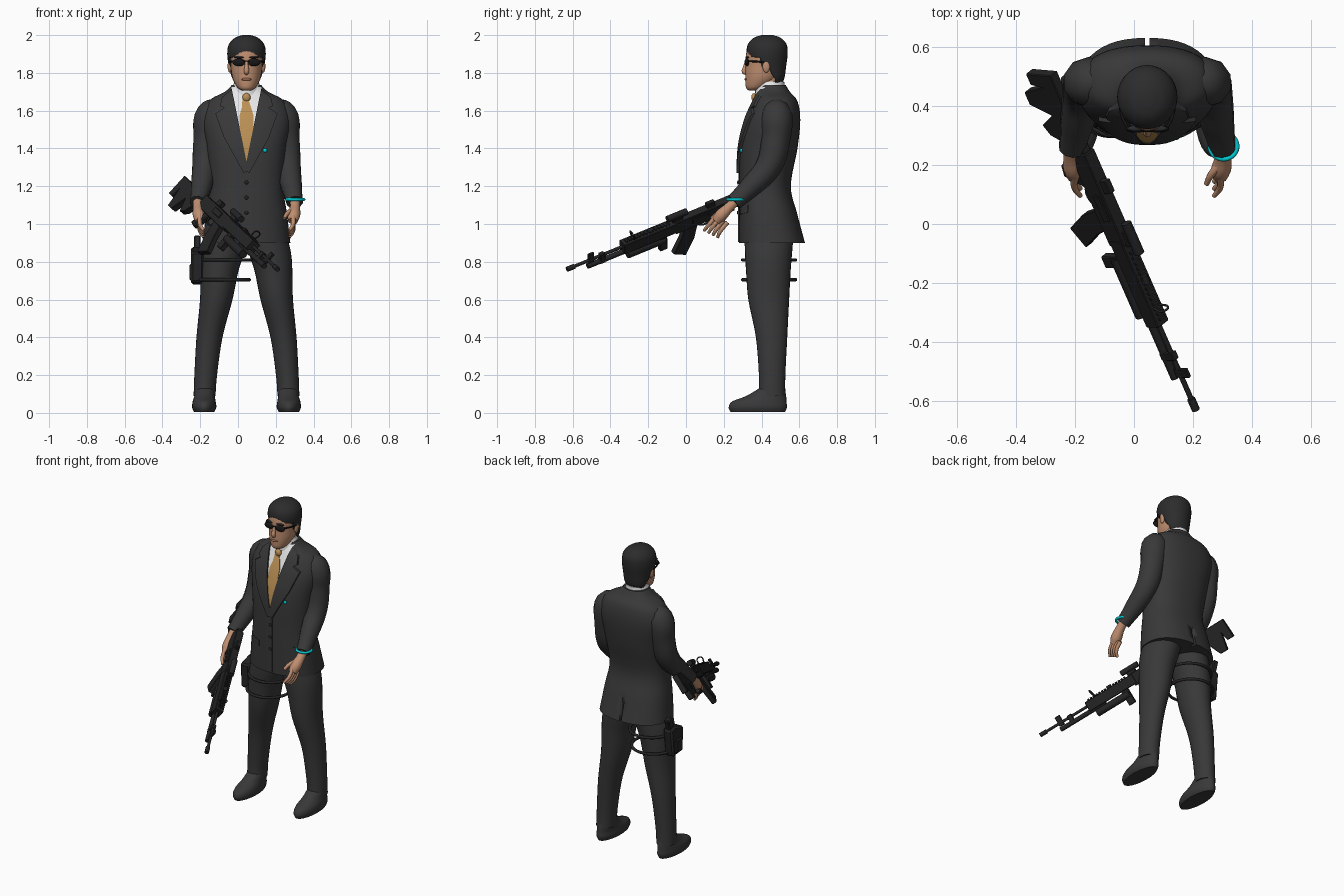
import bpy, bmesh, math
from mathutils import Vector, Matrix
from mathutils.bvhtree import BVHTree

cube = bpy.data.objects.get("Cube")
if cube:
    bpy.data.objects.remove(cube, do_unlink=True)

CX = 0.045  # centre line of the figure


def material(name, *rgb):
    mat = bpy.data.materials.new(name)
    mat.use_nodes = True
    mat.diffuse_color = (*rgb, 1)
    mat.node_tree.nodes["Principled BSDF"].inputs["Base Color"].default_value = (*rgb, 1)
    return mat


SUIT = material("suit_charcoal", .04, .04, .04)
HAIR = material("hair_black", .025, .025, .026)
METAL = material("gun_black", .018, .018, .018)
SKIN = material("skin", .52, .27, .16)
LIP = material("lips", .36, .15, .1)
SHIRT = material("shirt_white", .8, .8, .8)
TIE = material("tie_tan", .5, .28, .09)
CYAN = material("cyan", 0, .6, .65)
GLASS = material("lens_black", .008, .008, .008)


def finish(name, bm, mat, angle=40):
    bmesh.ops.recalc_face_normals(bm, faces=bm.faces)
    mesh = bpy.data.meshes.new(name)
    bm.to_mesh(mesh)
    bm.free()
    mesh.materials.clear()
    mesh.materials.append(mat)
    obj = bpy.data.objects.new(name, mesh)
    bpy.context.collection.objects.link(obj)
    bpy.ops.object.select_all(action='DESELECT')
    obj.select_set(True)
    bpy.context.view_layer.objects.active = obj
    bpy.ops.object.shade_smooth_by_angle(angle=math.radians(angle))
    return obj


def spline(keys, steps=5):
    """Smooth samples through a list of equally sized tuples."""
    keys = [Vector(k) for k in keys]
    ends = [keys[0]] + keys + [keys[-1]]
    out = []
    for a, b, c, d in zip(ends, ends[1:], ends[2:], ends[3:]):
        for i in range(steps):
            t = i / steps
            out.append((b * 2 + (c - a) * t + (a * 2 - b * 5 + c * 4 - d) * t ** 2
                        + (b * 3 - a - c * 3 + d) * t ** 3) / 2)
    return out + [keys[-1]]


def loft(name, keys, mat, x=CX, side=1, square=1.0, n=28):
    """Stacked ovals: height, sideways offset, depth, half width, half depth."""
    bm = bmesh.new()
    rings = []
    for z, ox, cy, rx, ry in spline(keys):
        ring = []
        for i in range(n):
            c, s = math.cos(math.tau * i / n), math.sin(math.tau * i / n)
            ring.append(bm.verts.new((x + side * ox + rx * math.copysign(abs(c) ** square, c),
                                      cy + ry * math.copysign(abs(s) ** square, s), z)))
        rings.append(ring)
    for low, high in zip(rings, rings[1:]):
        for i in range(n):
            j = (i + 1) % n
            bm.faces.new((low[i], low[j], high[j], high[i]))
    bm.faces.new(rings[0])
    bm.faces.new(rings[-1])
    return finish(name, bm, mat)


def tube(name, keys, mat, matrix=Matrix(), closed=False):
    """Round tube along a smooth path of x, y, z, radius."""
    curve = bpy.data.curves.new(name, 'CURVE')
    curve.dimensions, curve.bevel_depth, curve.bevel_resolution = '3D', 1, 3
    curve.resolution_u, curve.use_fill_caps = 5, True
    path = curve.splines.new('BEZIER')
    path.use_cyclic_u, path.radius_interpolation = closed, 'CARDINAL'
    path.bezier_points.add(len(keys) - 1)
    for point, (x, y, z, r) in zip(path.bezier_points, keys):
        point.co, point.radius = (x, y, z), r
        point.handle_left_type = point.handle_right_type = 'AUTO'
    temp = bpy.data.objects.new(name + "_path", curve)
    bpy.context.collection.objects.link(temp)
    bpy.context.view_layer.update()
    mesh = bpy.data.meshes.new_from_object(temp.evaluated_get(bpy.context.evaluated_depsgraph_get()))
    bpy.data.objects.remove(temp)
    bm = bmesh.new()
    bm.from_mesh(mesh)
    bmesh.ops.remove_doubles(bm, verts=bm.verts, dist=1e-5)
    bm.transform(matrix)
    return finish(name, bm, mat)


def ball(name, centre, size, mat):
    bm = bmesh.new()
    bmesh.ops.create_uvsphere(bm, u_segments=20, v_segments=12, radius=1,
                              matrix=Matrix.LocRotScale(Vector(centre), None, Vector(size)))
    return finish(name, bm, mat)


def slab(name, outline, width, mat, matrix=Matrix(), bevel=.003):
    """Outline in local x and z, extruded evenly along local y."""
    bm = bmesh.new()
    face = bm.faces.new([bm.verts.new((x, -width / 2, z)) for x, z in outline])
    new = bmesh.ops.extrude_face_region(bm, geom=[face])["geom"]
    bmesh.ops.translate(bm, vec=(0, width, 0), verts=[v for v in new if isinstance(v, bmesh.types.BMVert)])
    if bevel:
        bmesh.ops.bevel(bm, geom=bm.edges[:], offset=bevel, segments=1, affect='EDGES')
    bm.transform(matrix)
    return finish(name, bm, mat, 30)


def box(name, x0, x1, z0, z1, width, mat, matrix=Matrix(), bevel=.003):
    return slab(name, [(x0, z0), (x1, z0), (x1, z1), (x0, z1)], width, mat, matrix, bevel)


def cut(obj, cutter):
    mod = obj.modifiers.new("cut", 'BOOLEAN')
    mod.operation, mod.solver, mod.object = 'DIFFERENCE', 'EXACT', cutter
    bpy.context.view_layer.update()
    mesh = bpy.data.meshes.new_from_object(obj.evaluated_get(bpy.context.evaluated_depsgraph_get()))
    obj.modifiers.clear()
    obj.data = mesh
    bpy.data.objects.remove(cutter)


# Jacket body with a vent at the back
jacket = loft("jacket", [(.9, 0, .455, .232, .175), (1.05, 0, .435, .215, .155), (1.2, 0, .418, .195, .137),
                         (1.4, 0, .438, .212, .152), (1.55, 0, .462, .235, .143), (1.65, 0, .475, .2, .115),
                         (1.7, 0, .465, .115, .085), (1.735, 0, .46, .078, .068)], SUIT, square=.85, n=48)
surface = bmesh.new()
surface.from_mesh(jacket.data)
TREE = BVHTree.FromBMesh(surface)
cut(jacket, box("vent_cutter", CX - .007, CX + .007, .85, 1.08, .1, SUIT,
                Matrix.Translation((0, .64, 0)), 0))


def front_y(x, z):
    hit = TREE.ray_cast(Vector((x, -1, z)), Vector((0, 1, 0)))[0]
    return hit.y if hit else .4


def drape(name, outline, lift, mat, side=1):
    """Cloth panel laid over the jacket front."""
    bm = bmesh.new()
    face = bm.faces.new([bm.verts.new((CX + side * x, 0, z)) for x, z in outline])
    bmesh.ops.triangulate(bm, faces=[face])
    for axis, start, count in ((Vector((1, 0, 0)), CX - .2, 20), (Vector((0, 0, 1)), .9, 42)):
        for i in range(count):
            bmesh.ops.bisect_plane(bm, geom=bm.verts[:] + bm.edges[:] + bm.faces[:],
                                   plane_co=axis * (start + i * .0203), plane_no=axis)
    for v in bm.verts:
        v.co.y = front_y(v.co.x, v.co.z) - lift
    new = bmesh.ops.extrude_face_region(bm, geom=bm.faces[:])["geom"]
    bmesh.ops.translate(bm, vec=(0, lift + .004, 0), verts=[v for v in new if isinstance(v, bmesh.types.BMVert)])
    return finish(name, bm, mat)


# Shirt, tie, lapels and jacket front
drape("shirt_front", [(-.08, 1.725), (.08, 1.725), (0, 1.32)], .004, SHIRT)
half_tie = [(.02, 1.685), (.013, 1.65), (.036, 1.58), (.036, 1.46)]
drape("tie", half_tie + [(0, 1.33)] + [(-x, z) for x, z in reversed(half_tie)], .009, TIE)
ball("tie_knot", (CX, front_y(CX, 1.67) - .008, 1.67), (.021, .014, .023), TIE)
loft("shirt_collar", [(1.66, 0, .445, .085, .08), (1.72, 0, .445, .074, .077), (1.755, 0, .45, .064, .07)], SHIRT)
drape("front_overlap", [(-.012, .91), (.012, .905), (.012, 1.3), (-.012, 1.3)], .004, SUIT)
for z in (1.06, 1.14, 1.22):
    ball("button", (CX, front_y(CX, z) - .006, z), (.01, .005, .01), METAL)
for side, label in ((-1, "right"), (1, "left")):
    drape(label + "_lapel", [(.078, 1.715), (.13, 1.67), (.14, 1.625), (.118, 1.615), (.165, 1.585),
                             (.12, 1.46), (.015, 1.27), (0, 1.28), (0, 1.33)], .014, SUIT, side)
    drape(label + "_pocket_flap", [(.09, 1.09), (.17, 1.1), (.17, 1.06), (.09, 1.05)], .004, SUIT, side)
ball("chest_pin", (.143, front_y(.143, 1.39) - .004, 1.39), (.011, .008, .011), CYAN)

# Limbs, built once per side
for side, label in ((-1, "right"), (1, "left")):
    def X(v):
        return CX + side * v

    loft(label + "_trouser_leg", [(.95, .1, .44, .11, .13), (.85, .123, .437, .112, .125), (.75, .143, .436, .1, .118),
                                  (.6, .16, .438, .086, .108), (.4, .196, .453, .069, .083),
                                  (.2, .216, .456, .06, .07), (.09, .222, .456, .058, .07)], SUIT, side=side)
    loft(label + "_shoe", [(.005, .224, .38, .054, .145), (.03, .224, .38, .064, .154), (.06, .224, .388, .061, .144),
                           (.09, .222, .425, .054, .105), (.13, .22, .455, .05, .068)], SUIT, side=side)
    tube(label + "_sleeve", [(X(.13), .48, 1.635, .04), (X(.185), .48, 1.585, .082), (X(.207), .475, 1.45, .077),
                             (X(.22), .44, 1.31, .07), (X(.238), .345, 1.2, .058), (X(.256), .255, 1.115, .045)], SUIT)
    # Hand: palm, four fingers and a thumb
    tube(label + "_palm", [(X(.256), .27, 1.13, .027), (X(.256), .225, 1.085, .028),
                           (X(.25), .185, 1.045, .034), (X(.245), .16, 1.015, .026)], SKIN)
    for i in range(4):
        y, z = .145 + .02 * i, 1.025 - .012 * i
        tube(label + "_finger", [(X(.247), y + .015, z + .02, .012), (X(.245), y - .025, z - .03, .011),
                                 (X(.226), y - .05 + .004 * i, z - .06, .008)], SKIN)
    tube(label + "_thumb", [(X(.245), .2, 1.075, .015), (X(.215), .165, 1.055, .012), (X(.2), .135, 1.03, .009)], SKIN)
    # Ear, lens and temple arm
    ball(label + "_ear", (X(.088), .425, 1.835), (.012, .02, .034), SKIN)
    ball(label + "_lens", (X(.038), .322, 1.856), (.036, .013, .02), GLASS)
    tube(label + "_temple", [(X(.068), .328, 1.862, .005), (X(.087), .37, 1.86, .005),
                             (X(.092), .43, 1.855, .005)], GLASS)
    ball(label + "_brow", (X(.037), .324, 1.882), (.03, .01, .005), HAIR)


def ring(name, centre, rx, ry, radius, mat):
    turns = [math.tau * i / 12 for i in range(12)]
    x, y, z = centre
    tube(name, [(x + rx * math.cos(a), y + ry * math.sin(a), z, radius) for a in turns], mat, closed=True)


ring("wrist_band", (.303, .263, 1.13), .046, .043, .008, CYAN)

# Head
loft("neck", [(1.66, 0, .45, .056, .066), (1.72, 0, .442, .056, .066), (1.8, 0, .44, .06, .07)], SKIN)
loft("head", [(1.708, 0, .355, .025, .025), (1.725, 0, .375, .05, .058), (1.775, 0, .405, .075, .091),
              (1.84, 0, .42, .084, .105), (1.9, 0, .425, .088, .107), (1.95, 0, .43, .078, .095),
              (1.98, 0, .43, .04, .05)], SKIN)
tube("nose", [(CX, .322, 1.865, .008), (CX, .312, 1.83, .011), (CX, .309, 1.806, .014), (CX, .32, 1.797, .01)], SKIN)
ball("mouth", (CX, .321, 1.766), (.027, .012, .008), LIP)
tube("glasses_bridge", [(CX - .02, .316, 1.862, .004), (CX + .02, .316, 1.862, .004)], GLASS)
hair = loft("hair", [(1.735, 0, .47, .05, .03), (1.77, 0, .46, .076, .06), (1.84, 0, .437, .094, .094),
                     (1.9, 0, .43, .102, .108), (1.95, 0, .43, .094, .103), (1.985, 0, .43, .062, .072),
                     (2, 0, .43, .022, .03)], HAIR)
cut(hair, slab("face_cutter", [(.2, 1.9), (.34, 1.885), (.39, 1.88), (.4, 1.83), (.415, 1.83), (.43, 1.86),
                               (.45, 1.8), (.47, 1.77), (.47, 1.6), (.2, 1.6)], 1, HAIR,
               Matrix.Rotation(math.pi / 2, 4, 'Z'), 0))

# Thigh holster and straps
for z, x in ((.705, -.075), (.81, -.06)):
    ring("holster_strap", (x, .44, z), .135, .14, .009, METAL)
HOLSTER = Matrix.Translation((-.215, .44, 0)) @ Matrix.Rotation(math.pi / 2, 4, 'Z')
slab("holster", [(-.06, .69), (.045, .68), (.065, .86), (.03, .88), (-.065, .85)], .065, METAL, HOLSTER, .01)
slab("pistol_grip", [(.0, .84), (.05, .84), (.08, .93), (.035, .94)], .035, METAL, HOLSTER, .006)
box("holster_pouch", -.045, .03, .7, .79, .085, METAL, HOLSTER, .008)

# Rifle frame: x runs from muzzle to butt, z is the rolled upward side
rear = Vector((-.437, 1, .41)).normalized()
top = Vector((.655, -.02, .755))
top = (top - rear * top.dot(rear)).normalized()
GUN = Matrix((rear, top.cross(rear), top)).transposed().to_4x4()
GUN.translation = (.21, -.63, .76)


def rod(name, x0, x1, z, r):
    tube(name, [(x0, 0, z, r), ((x0 + x1) / 2, 0, z, r), (x1, 0, z, r)], METAL, GUN)


rod("barrel", 0, .5, 0, .009)
rod("muzzle_brake", 0, .045, 0, .014)
rod("lower_tube", .125, .45, -.036, .015)
rod("launcher_tube", .37, .6, -.066, .024)
rod("scope", .62, .74, .062, .018)
rod("sling_mount", .5, .53, .03, .014)
for name, x0, x1, z0, z1, w in (
        ("front_sight", .13, .165, -.02, .045, .014), ("barrel_clamp", .2, .23, -.05, .015, .026),
        ("handguard", .34, .68, -.035, .028, .055), ("scope_mount", .65, .71, .02, .05, .026),
        ("receiver", .66, 1.02, -.045, .032, .05), ("rear_sight", .86, .91, .03, .062, .026),
        ("ejection_cover", .76, .86, -.015, .018, .06), ("foregrip", .565, .61, -.13, -.03, .03)):
    box(name, x0, x1, z0, z1, w, METAL, GUN)
for i in range(14):
    box("rail_tooth", .36 + i * .02, .37 + i * .02, .025, .037, .026, METAL, GUN, 0)
tube("folding_sight", [(.41, -.014, .03, .004), (.4, -.014, .07, .004), (.4, .014, .07, .004),
                       (.41, .014, .03, .004)], METAL, GUN)
slab("magazine", [(.72, -.03), (.8, -.03), (.775, -.13), (.72, -.225), (.645, -.185), (.695, -.1)], .032, METAL, GUN)
slab("rear_grip", [(.87, -.03), (.93, -.03), (.975, -.13), (.925, -.14)], .032, METAL, GUN, .006)
tube("trigger_guard", [(.8, 0, -.04, .005), (.82, 0, -.07, .005), (.87, 0, -.07, .005), (.885, 0, -.04, .005)], METAL, GUN)
slab("stock", [(1, .022), (1.33, .025), (1.335, -.1), (1.29, -.1), (1.28, -.05), (1.26, -.15), (1.21, -.15),
               (1.17, -.06), (1.13, -.13), (1.09, -.11), (1.05, -.035), (1, -.035)], .036, METAL, GUN)
